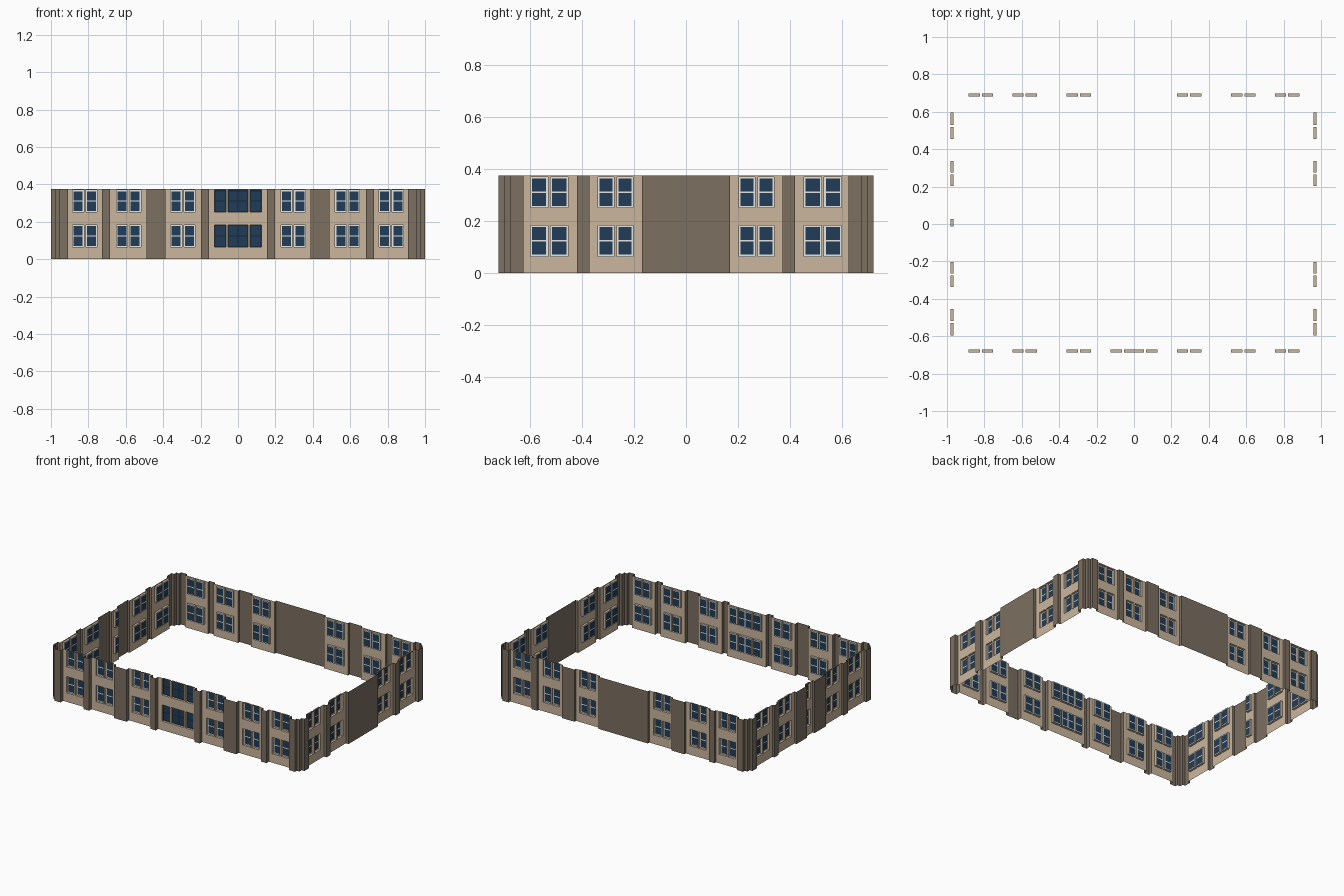
import bpy, bmesh, math
from mathutils import Matrix, Vector

cube = bpy.data.objects.get("Cube")
if cube:
    bpy.data.objects.remove(cube)

HEIGHT = 0.375
STOREYS = [(0.064, 0.182), (0.252, 0.369)]
RECESS = 0.016
RIM = 0.006
WALL, STONE, GLASS, WHITE, NAVY = range(5)


def material(name, rgb):
    m = bpy.data.materials.new(name)
    m.use_nodes = True
    m.diffuse_color = (*rgb, 1)
    shader = m.node_tree.nodes["Principled BSDF"]
    shader.inputs["Base Color"].default_value = (*rgb, 1)
    shader.inputs["Roughness"].default_value = 0.8
    return m


MATERIALS = [
    material("tan wall", (0.60, 0.47, 0.34)),
    material("brown stone", (0.20, 0.16, 0.12)),
    material("blue glass", (0.015, 0.046, 0.095)),
    material("white frame", (0.85, 0.85, 0.83)),
    material("navy frame", (0.008, 0.02, 0.038)),
]


class Side:
    """Collects faces in a front-facing frame, then turns them to one side."""

    def __init__(self, name, plane, turn):
        self.name, self.plane = name, plane
        self.turn = Matrix.Rotation(math.radians(turn), 4, "Z")
        self.bm = bmesh.new()

    def quad(self, corners, mat):
        verts = [self.bm.verts.new(self.turn @ Vector((u, -self.plane - d, z)))
                 for u, d, z in corners]
        self.bm.faces.new(verts).material_index = mat

    def grid(self, us, zs, depth, pick):
        for a, b in zip(us, us[1:]):
            for c, e in zip(zs, zs[1:]):
                mat = pick((a + b) / 2, (c + e) / 2)
                if mat is not None:
                    self.quad([(a, depth, c), (b, depth, c), (b, depth, e), (a, depth, e)], mat)

    def sash(self, a, b, z0, z1, frame, split=False, depth=-RECESS):
        mid = (z0 + z1) / 2
        us = [a, a + RIM, b - RIM, b]
        if split:
            m = (a + b) / 2
            us[2:2] = [m - RIM / 2, m + RIM / 2]
        zs = [z0, z0 + RIM, mid - RIM / 2, mid + RIM / 2, z1 - RIM, z1]
        panes_u = list(zip(us, us[1:]))[1::2]
        panes_z = list(zip(zs, zs[1:]))[1::2]

        def pick(u, z):
            clear = any(p < u < q for p, q in panes_u) and any(p < z < q for p, q in panes_z)
            return GLASS if clear else frame
        self.grid(us, zs, depth, pick)

    def reveal(self, a, b, z0, z1):
        ring = [(a, z0), (b, z0), (b, z1), (a, z1)]
        for (u, z), (v, w) in zip(ring, ring[1:] + ring[:1]):
            self.quad([(u, 0, z), (v, 0, w), (v, -RECESS, w), (u, -RECESS, z)], WALL)

    def bay(self, u0, u1, openings, frame=WHITE):
        us = sorted([u0, u1] + [u for o in openings for u in o])
        zs = [0] + [z for s in STOREYS for z in s] + [HEIGHT]

        def pick(u, z):
            hole = any(a < u < b for a, b in openings) and any(c < z < e for c, e in STOREYS)
            return None if hole else WALL
        self.grid(us, zs, 0, pick)
        for a, b in openings:
            for z0, z1 in STOREYS:
                self.reveal(a, b, z0, z1)
                wide = b - a > 0.08
                self.sash(a, b, z0, z1, frame, wide)
                if frame == NAVY:  # pale frame on the room side
                    self.sash(a, b, z0, z1, WHITE, wide, -RECESS - 0.002)

    def pilaster(self, u0, u1, out):
        path = [(u0, 0), (u0, out), (u1, out), (u1, 0)]
        for (a, d), (b, e) in zip(path, path[1:]):
            self.quad([(a, d, 0), (b, e, 0), (b, e, HEIGHT), (a, d, HEIGHT)], STONE)

    def finish(self):
        bmesh.ops.remove_doubles(self.bm, verts=self.bm.verts, dist=0.0002)
        make_object(self.name, self.bm)


def make_object(name, bm):
    mesh = bpy.data.meshes.new(name)
    bm.to_mesh(mesh)
    bm.free()
    for m in MATERIALS:
        mesh.materials.append(m)
    bpy.context.collection.objects.link(bpy.data.objects.new(name, mesh))


def pair(centre, width, gap=0.011):
    return [(centre - gap / 2 - width, centre - gap / 2),
            (centre + gap / 2, centre + gap / 2 + width)]


PLANES = {"front": 0.688, "right": 0.976, "back": 0.699, "left": 0.981}

# Long front and back walls
for name, turn in (("front", 0), ("back", 180)):
    side = Side(name + "_wall", PLANES[name], turn)
    out = 0.716 - PLANES[name]
    for s in (-1, 1):
        for u0, u1, centre in ((0.197, 0.387, 0.295), (0.488, 0.684, 0.585), (0.727, 0.91, 0.819)):
            a, b = sorted((s * u0, s * u1))
            side.bay(a, b, pair(s * centre, 0.06))
        for u0, u1 in ((0.387, 0.488), (0.684, 0.727)):
            a, b = sorted((s * u0, s * u1))
            side.pilaster(a, b, out)
    if name == "front":
        side.bay(-0.154, 0.154, [(-0.125, -0.064), (-0.053, 0.053), (0.064, 0.125)], NAVY)
        side.pilaster(-0.197, -0.154, out)
        side.pilaster(0.154, 0.197, out)
    else:
        side.pilaster(-0.197, 0.197, out)
    side.finish()

# Short side walls
for name, turn in (("right", 90), ("left", 270)):
    side = Side(name + "_side_wall", PLANES[name], turn)
    out = 0.997 - PLANES[name]
    for s in (-1, 1):
        for u0, u1, centre, width in ((0.168, 0.37, 0.27, 0.062), (0.418, 0.623, 0.525, 0.066)):
            a, b = sorted((s * u0, s * u1))
            side.bay(a, b, pair(s * centre, width))
        a, b = sorted((s * 0.37, s * 0.418))
        side.pilaster(a, b, out)
    if name == "right":
        side.pilaster(-0.168, 0.168, out)
    else:
        side.bay(-0.05, 0.04, [(-0.026, 0.014)])
        side.pilaster(-0.168, -0.05, out)
        side.pilaster(0.04, 0.168, out)
    side.finish()

# Stepped corner piers
for sx, x_name in ((1, "right"), (-1, "left")):
    for sy, y_name in ((1, "back"), (-1, "front")):
        path = [(0.91, PLANES[y_name]), (0.91, 0.719), (0.957, 0.719), (0.957, 0.698),
                (0.979, 0.698), (0.979, 0.673), (1, 0.673), (1, 0.623), (PLANES[x_name], 0.623)]
        if sx * sy > 0:
            path.reverse()
        bm = bmesh.new()
        columns = [[bm.verts.new((sx * x, sy * y, z)) for z in (0, HEIGHT)] for x, y in path]
        for p, q in zip(columns, columns[1:]):
            bm.faces.new((p[0], q[0], q[1], p[1])).material_index = STONE
        make_object(y_name + "_" + x_name + "_corner_pier", bm)
